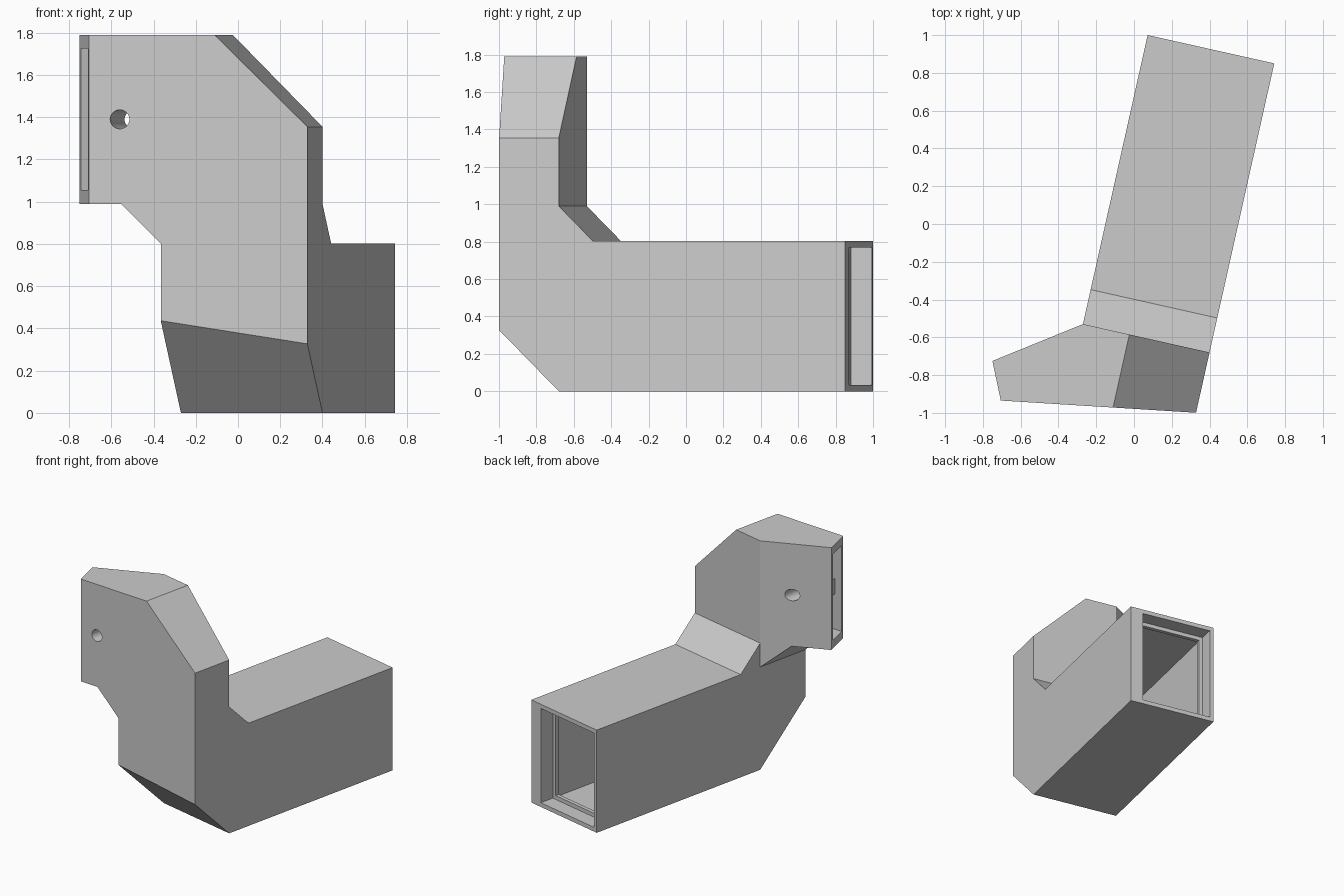
import bpy, bmesh, math
from mathutils import Vector, Matrix

if "Cube" in bpy.data.objects:
    bpy.data.objects.remove(bpy.data.objects["Cube"])

# Local frame: u across the arm, v along the arm, z up; origin at the neck's back right corner
W = 0.687          # arm width
END = 1.568        # rear end of the arm
TOP = 1.79
ARM_H = 0.803
ANGLE = math.atan2(-0.15, 0.67)
FRAME = Matrix.Translation((0.40, -0.68, 0)) @ Matrix.Rotation(ANGLE, 4, 'Z')

grey = bpy.data.materials.new("light_grey")
grey.diffuse_color = (0.6, 0.6, 0.6, 1)
grey.use_nodes = True
grey.node_tree.nodes["Principled BSDF"].inputs["Base Color"].default_value = grey.diffuse_color


def finish(bm, name):
    bmesh.ops.recalc_face_normals(bm, faces=bm.faces[:])
    mesh = bpy.data.meshes.new(name)
    bm.to_mesh(mesh)
    bm.free()
    mesh.materials.append(grey)
    ob = bpy.data.objects.new(name, mesh)
    bpy.context.collection.objects.link(ob)
    return ob


def prism(name, points, axis, a, b, planes=()):
    """Extrude a 2D profile along an axis, then trim by (point, outward normal) planes."""
    bm = bmesh.new()

    def place(p, t):
        c = list(p)
        c.insert(axis, t)
        return c
    face = bm.faces.new([bm.verts.new(place(p, a)) for p in points])
    ext = bmesh.ops.extrude_face_region(bm, geom=[face])
    shift = Vector(place((0, 0), b - a))
    bmesh.ops.translate(bm, vec=shift,
                        verts=[e for e in ext['geom'] if isinstance(e, bmesh.types.BMVert)])
    for co, no in planes:
        cut = bmesh.ops.bisect_plane(bm, geom=bm.verts[:] + bm.edges[:] + bm.faces[:],
                                     plane_co=co, plane_no=no, clear_outer=True)
        edges = [e for e in cut['geom_cut'] if isinstance(e, bmesh.types.BMEdge)]
        bmesh.ops.holes_fill(bm, edges=edges)
    return finish(bm, name)


def box(name, u, v, z):
    return prism(name, [(u[0], v[0]), (u[1], v[0]), (u[1], v[1]), (u[0], v[1])], 2, *z)


def boolean(target, tool, op):
    mod = target.modifiers.new(op.lower(), 'BOOLEAN')
    mod.operation, mod.solver, mod.object = op, 'EXACT', tool
    bpy.context.view_layer.objects.active = target
    bpy.ops.object.modifier_apply(modifier=mod.name)
    bpy.data.objects.remove(tool, do_unlink=True)


# Head corners in plan
end_front, end_back = Vector((-1.023, -0.49)), Vector((-1.112, -0.295))
front_right, back_left = Vector((0, -0.327)), Vector((-W, 0))


def wall(p, q):
    """Vertical trimming plane through p and q, outward to the right of p to q."""
    d = q - p
    return (p.to_3d(), Vector((d.y, -d.x, 0)).normalized())


front = wall(end_front, front_right)
chamfer = ((0, 0, TOP - 0.435), (1, 0, 1))

# Arm with bent neck
duct = prism("duct", [(0, 0), (-0.6, 0.6), (-0.6, TOP), (0, TOP), (0, 0.99),
                      (0.187, ARM_H), (END, ARM_H), (END, 0)], 0, -W, 0, [front, chamfer])

# Side wing of the head
wing = prism("wing", [(-0.6, ARM_H), (-W, ARM_H), (-W - 0.187, 0.99), (-1.2, 0.99),
                      (-1.2, TOP), (-0.6, TOP)], 1, -0.7, 0,
             [front, wall(back_left, end_back), wall(end_back, end_front)])
boolean(duct, wing, 'UNION')

# Hollow of the arm, with a lip set back from the rear opening
boolean(duct, box("mouth", (-W + 0.03, -0.1), (END - 0.115, END + 0.1), (0.033, 0.77)), 'DIFFERENCE')
boolean(duct, box("hollow", (-W + 0.03, -0.1), (0.08, END - 0.145), (0.033, 0.77)), 'DIFFERENCE')
boolean(duct, box("lip", (-W + 0.06, -0.13), (END - 0.2, END - 0.05), (0.063, 0.74)), 'DIFFERENCE')

# Slot in the wing end: shallow mouth, then two chambers around the bolt block
slot_f = end_front.lerp(end_back, 0.13)
slot_b = end_back.lerp(end_front, 0.13)


def slot(name, depth, z):
    f, b = Vector((1, 0.159)), Vector((1, 0.694))
    boolean(duct, prism(name, [slot_f - 0.05 * f, slot_f + depth * f,
                               slot_b + (depth + 0.05) * b, slot_b - 0.05 * b], 2, *z), 'DIFFERENCE')


slot("slot_mouth", 0.06, (1.055, 1.725))
slot("upper_chamber", 0.3, (1.45, 1.725))
slot("lower_chamber", 0.3, (1.055, 1.33))

# Bolt hole through the wing
ring = [(-0.879 + 0.045 * math.cos(i * math.tau / 32),
         1.39 + 0.045 * math.sin(i * math.tau / 32)) for i in range(32)]
boolean(duct, prism("bolt_hole", ring, 1, -0.8, 0.3), 'DIFFERENCE')

# Merge coplanar faces and turn into place
bm = bmesh.new()
bm.from_mesh(duct.data)
bmesh.ops.remove_doubles(bm, verts=bm.verts[:], dist=1e-5)
bmesh.ops.dissolve_limit(bm, angle_limit=0.005, verts=bm.verts[:], edges=bm.edges[:])
bmesh.ops.transform(bm, matrix=FRAME, verts=bm.verts[:])
bm.to_mesh(duct.data)
bm.free()
duct.select_set(True)
bpy.context.view_layer.objects.active = duct
bpy.ops.object.shade_smooth_by_angle(angle=math.radians(20))
